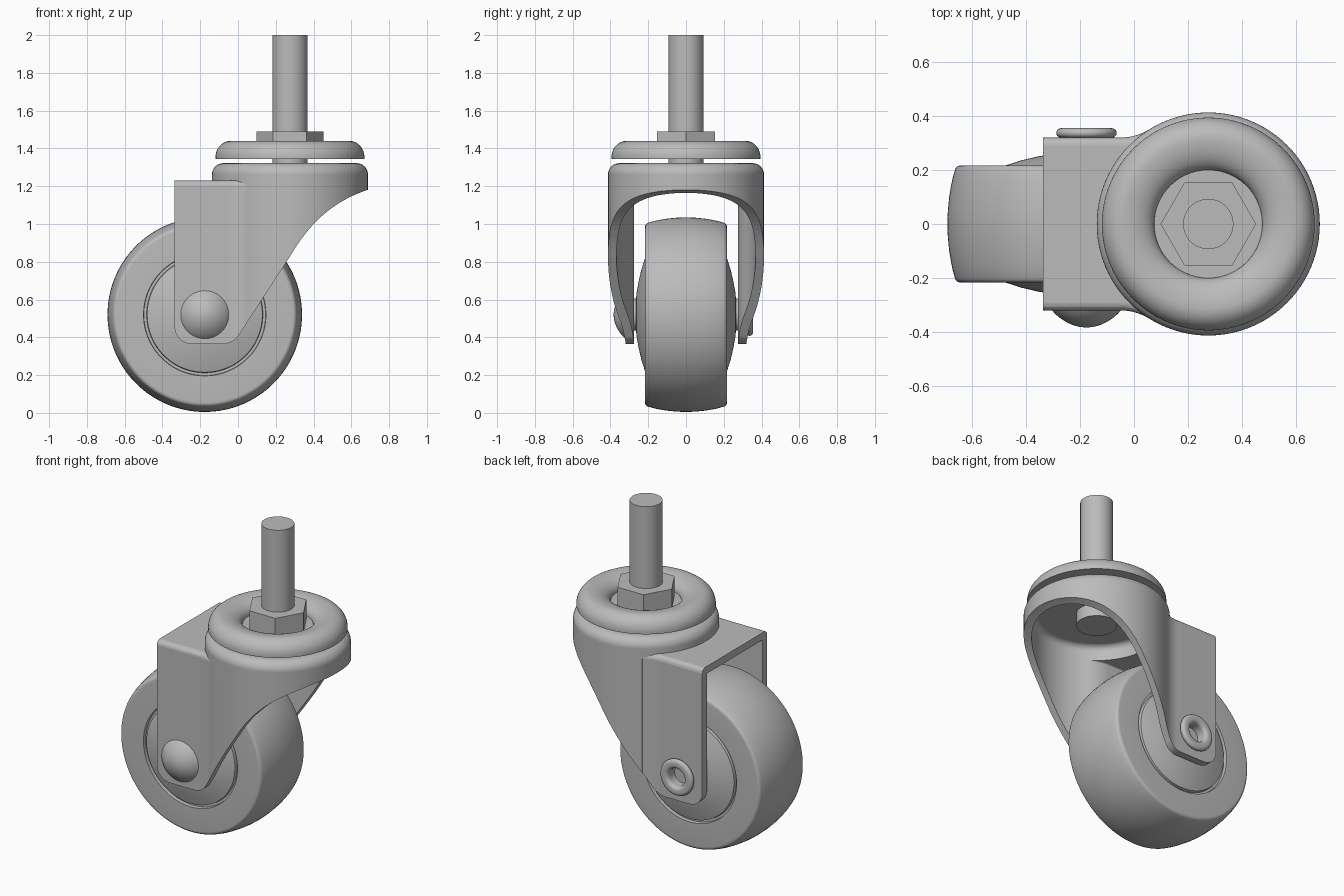
import bpy, bmesh, math
from mathutils import Matrix, Vector
from mathutils.geometry import interpolate_bezier

old = bpy.data.objects.get("Cube")
if old:
    bpy.data.objects.remove(old, do_unlink=True)

# Single grey metal finish
grey = bpy.data.materials.new("grey")
grey.use_nodes = True
grey.diffuse_color = (0.5, 0.5, 0.5, 1)
grey.node_tree.nodes["Principled BSDF"].inputs["Base Color"].default_value = (0.5, 0.5, 0.5, 1)

STEM_X = 0.275                      # swivel axis
AXLE = Vector((-0.176, 0, 0.52))    # wheel centre
SWIVEL = Vector((STEM_X, 0, 0))
UP = Matrix.Identity(4)
ALONG_Y = Matrix.Rotation(-math.pi / 2, 4, 'X')


def arc(cx, cy, rx, ry, start, end, n=12):
    angles = [math.radians(start + (end - start) * i / n) for i in range(n + 1)]
    return [(cx + rx * math.cos(a), cy + ry * math.sin(a)) for a in angles]


def finish(name, bm):
    bmesh.ops.recalc_face_normals(bm, faces=bm.faces)
    mesh = bpy.data.meshes.new(name)
    bm.to_mesh(mesh)
    bm.free()
    mesh.materials.append(grey)
    ob = bpy.data.objects.new(name, mesh)
    bpy.context.collection.objects.link(ob)
    return ob


def activate(ob):
    bpy.ops.object.select_all(action='DESELECT')
    ob.select_set(True)
    bpy.context.view_layer.objects.active = ob


def smooth(ob, angle=30):
    activate(ob)
    bpy.ops.object.shade_smooth_by_angle(angle=math.radians(angle))


def lathe(name, profile, centre, axis=UP, steps=96, closed=False):
    """Spin (radius, height) points around an axis through centre."""
    bm = bmesh.new()
    vs = [bm.verts.new((r, 0, h)) for r, h in profile]
    for a, b in zip(vs, vs[1:] + vs[:1] if closed else vs[1:]):
        bm.edges.new((a, b))
    bmesh.ops.spin(bm, geom=bm.verts[:] + bm.edges[:], cent=(0, 0, 0), axis=(0, 0, 1),
                   angle=2 * math.pi, steps=steps, use_merge=True)
    bmesh.ops.remove_doubles(bm, verts=bm.verts, dist=1e-5)
    bmesh.ops.transform(bm, matrix=Matrix.Translation(centre) @ axis, verts=bm.verts)
    ob = finish(name, bm)
    smooth(ob)
    return ob


def cylinder(name, r, low, high, centre, axis=UP, steps=96):
    return lathe(name, [(0, low), (r, low), (r, high), (0, high)], centre, axis, steps)


def prism(name, points, offset, bevel=0):
    """Extrude a polygon by offset, optionally rounding the far rim."""
    bm = bmesh.new()
    face = bm.faces.new([bm.verts.new(p) for p in points])
    geom = bmesh.ops.extrude_face_region(bm, geom=[face])["geom"]
    top = [g for g in geom if isinstance(g, bmesh.types.BMVert)]
    bmesh.ops.translate(bm, vec=offset, verts=top)
    if bevel:
        rim = [e for e in bm.edges if e.verts[0] in top and e.verts[1] in top]
        bmesh.ops.bevel(bm, geom=rim, offset=bevel, segments=5, profile=0.5, affect='EDGES')
    return finish(name, bm)


def combine(ob, other, operation):
    mod = ob.modifiers.new("combine", 'BOOLEAN')
    mod.object, mod.operation, mod.solver = other, operation, 'EXACT'
    activate(ob)
    bpy.ops.object.modifier_apply(modifier=mod.name)
    bpy.data.objects.remove(other, do_unlink=True)


def shell(name, inset, back):
    """Round cap blended into two side plates; used for outside and hollow."""
    radius, half, fillet = 0.413 - inset, 0.32 - inset, 0.2 + inset
    top, edge = 1.322 - inset, 0.06 - inset / 2
    cap = lathe(name, [(0, 0.2), (radius, 0.2)]
                + arc(radius - edge, top - edge, edge, edge, 0, 90, 8) + [(0, top)], SWIVEL)
    fx = STEM_X - math.sqrt((radius + fillet) ** 2 - (half + fillet) ** 2)
    turn = math.degrees(math.atan2(half + fillet, STEM_X - fx))
    side = [(back, half)] + arc(fx, half + fillet, fillet, fillet, -90, -turn, 10)
    side.append((STEM_X, half * 0.7))
    plan = [(x, y, 0.15) for x, y in side] + [(x, -y, 0.15) for x, y in reversed(side)]
    web = prism(name + "_web", plan, (0, 0, 1.08 - inset), 0.03 - inset / 2)
    combine(cap, web, 'UNION')
    return cap


# Fork: hollow pressed housing trimmed to its side outline
fork = shell("fork", 0, -0.5)
combine(fork, shell("fork_hollow", 0.045, -0.7), 'DIFFERENCE')
sweep = interpolate_bezier(Vector((0.27, 0.82)), Vector((0.37, 0.99)),
                           Vector((0.49, 1.12)), Vector((0.7, 1.185)), 20)
outline = arc(-0.246, 0.455, 0.09, 0.09, 180, 270, 8)
outline += arc(-0.08, 0.465, 0.1, 0.1, -90, -34, 6)
outline += [tuple(p) for p in sweep] + [(0.9, 1.23), (0.9, 1.5), (-0.336, 1.5)]
side_cut = prism("fork_side_cut", [(x, -0.6, z) for x, z in outline], (0, 1.2, 0))
combine(fork, side_cut, 'INTERSECT')
combine(fork, cylinder("rivet_hole", 0.056, 0.2, 0.45, AXLE, ALONG_Y, 48), 'DIFFERENCE')
smooth(fork, 25)
fork.modifiers.new("even_shading", 'WEIGHTED_NORMAL').keep_sharp = True

# Wheel: crowned tyre, shallow groove and bulging hub, mirrored across its middle
half = [(0, 0.268), (0.06, 0.267), (0.12, 0.261), (0.18, 0.25), (0.24, 0.236), (0.305, 0.215),
        (0.308, 0.195), (0.322, 0.195), (0.324, 0.217), (0.465, 0.217)]
half += arc(0.465, 0.197, 0.022, 0.02, 90, 15, 5)
half += [(0.515 - 0.027 * (y / 0.2) ** 2, y) for y in (0.17, 0.14, 0.1, 0.05)]
wheel = half + [(0.515, 0)] + [(r, -y) for r, y in reversed(half)]
lathe("wheel", wheel, AXLE, ALONG_Y, 128)

# Axle with spacers, domed head in front and rolled hollow rivet behind
cylinder("axle", 0.055, -0.33, 0.285, AXLE, ALONG_Y, 48)
cylinder("spacers", 0.085, -0.277, 0.277, AXLE, ALONG_Y, 48)
dome = [(0, -0.315), (0.127, -0.315)]
dome += [(0.127 * t, -0.32 - 0.063 * (1 - t * t) ** 0.9) for t in [1 - i / 14 for i in range(15)]]
lathe("axle_head", dome, AXLE, ALONG_Y, 64)
rolled = [(0.056, 0.29), (0.056, 0.33)] + arc(0.078, 0.335, 0.022, 0.02, 180, 90, 6)
rolled += arc(0.092, 0.337, 0.02, 0.018, 90, -90, 10) + [(0.085, 0.31), (0.062, 0.29)]
lathe("rivet_ring", rolled, AXLE, ALONG_Y, 64, closed=True)

# Swivel plate: rounded ring with a sunken centre
ring = [(0, 1.345), (0.394, 1.345)] + arc(0.314, 1.355, 0.08, 0.085, 0, 90)
ring += arc(0.314, 1.37, 0.114, 0.07, 90, 180)[1:] + [(0, 1.368)]
lathe("swivel_plate", ring, SWIVEL)

# Stem, hexagonal nut and the retaining head under the cap
cylinder("stem", 0.093, 1.24, 2.0, SWIVEL, steps=64)
cylinder("hex_nut", 0.177, 1.36, 1.49, SWIVEL, steps=6)
cylinder("stem_head", 0.115, 1.2, 1.285, SWIVEL, steps=64)
